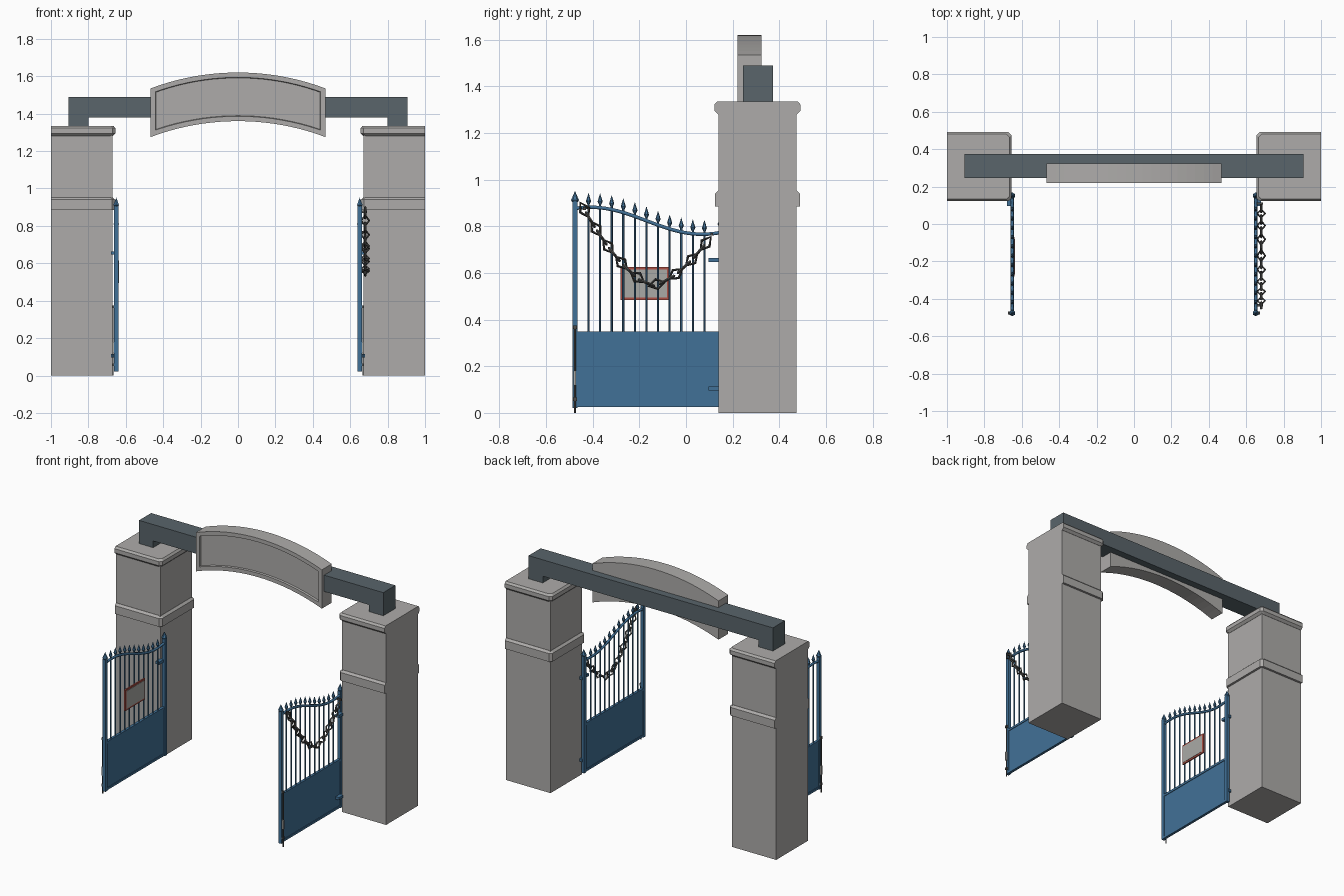
import bpy, bmesh, math
from mathutils import Matrix, Vector

cube = bpy.data.objects.get("Cube")
if cube:
    bpy.data.objects.remove(cube, do_unlink=True)


def material(name, rgb):
    m = bpy.data.materials.new(name)
    m.use_nodes = True
    m.diffuse_color = (*rgb, 1)
    m.node_tree.nodes["Principled BSDF"].inputs["Base Color"].default_value = (*rgb, 1)
    return m


STONE = material("grey stone", (0.42, 0.41, 0.40))
BEAM = material("slate beam", (0.10, 0.128, 0.145))
BLUE = material("blue paint", (0.053, 0.165, 0.31))
STEEL = material("dark steel", (0.075, 0.075, 0.072))
RED = material("red border", (0.42, 0.08, 0.06))
PLATE = material("sign grey", (0.40, 0.40, 0.38))


def finish(name, bm, mat):
    bmesh.ops.recalc_face_normals(bm, faces=bm.faces)
    me = bpy.data.meshes.new(name)
    bm.to_mesh(me)
    bm.free()
    me.materials.append(mat)
    ob = bpy.data.objects.new(name, me)
    bpy.context.collection.objects.link(ob)
    return ob


def box(bm, x, y, z):
    """Add a box from three (low, high) ranges."""
    mid = Vector([(a + b) / 2 for a, b in (x, y, z)])
    size = [abs(b - a) for a, b in (x, y, z)]
    bmesh.ops.create_cube(bm, size=1, matrix=Matrix.Translation(mid) @ Matrix.Diagonal((*size, 1)))


def box_object(name, mat, *boxes):
    bm = bmesh.new()
    for b in boxes:
        box(bm, *b)
    return finish(name, bm, mat)


def cone(bm, x, y, z0, z1, r0, r1, sides=6):
    bmesh.ops.create_cone(bm, cap_ends=True, segments=sides, radius1=r0, radius2=r1, depth=z1 - z0,
                          matrix=Matrix.Translation((x, y, (z0 + z1) / 2)))


def spear(bm, x, y, tip, r, height):
    neck = tip - height * 0.72
    cone(bm, x, y, tip - height, neck, r * 0.4, r)
    cone(bm, x, y, neck, tip, r, 0)


# Pillar mouldings: stacked rings that step out on the front, back and inner sides
FRONT, BACK, INNER, OUTER = 0.139, 0.474, 0.672, 1.0


def moulding(name, s, profile):
    bm = bmesh.new()
    rings = []
    for z, out in profile:
        c = 0.016
        x, f, b = INNER - out, FRONT - out, BACK + out
        pts = [(OUTER, f), (x + c, f), (x, f + c), (x, b - c), (x + c, b), (OUTER, b)]
        rings.append([bm.verts.new((s * px, py, z)) for px, py in pts])
    for lo, hi in zip(rings, rings[1:]):
        for i in range(len(lo)):
            j = (i + 1) % len(lo)
            bm.faces.new((lo[i], lo[j], hi[j], hi[i]))
    bm.faces.new(rings[0])
    bm.faces.new(rings[-1])
    return finish(name, bm, STONE)


def rail_height(y):
    return 0.824 + 0.058 * math.cos(math.pi * (y + 0.41) / 0.48)


GATE_X, FREE, HINGE = 0.651, -0.476, 0.152

for s, side in ((1, "left"), (-1, "right")):
    # Pillar
    box_object(side + "_pillar", STONE, ((s * INNER, s * OUTER), (FRONT, BACK), (0, 1.30)))
    moulding(side + "_pillar_cap", s, [(1.28, 0.001), (1.295, 0.017), (1.322, 0.017), (1.335, 0.006)])
    moulding(side + "_pillar_band", s, [(0.885, 0.015), (0.94, 0.015), (0.953, 0.001)])

    # Gate posts and vertical bars with spear tips
    gx = s * GATE_X
    bm = bmesh.new()
    for y in (FREE, HINGE):
        top = rail_height(y) + 0.075
        box(bm, (gx - 0.011, gx + 0.011), (y - 0.011, y + 0.011), (0.022, top - 0.045))
        spear(bm, gx, y, top, 0.017, 0.055)
    finish(side + "_gate_posts", bm, BLUE)
    bm = bmesh.new()
    for i in range(11):
        y = -0.418 + 0.0497 * i
        top = rail_height(y) + 0.062
        cone(bm, gx, y, 0.34, top - 0.04, 0.0045, 0.0045)
        spear(bm, gx, y, top, 0.011, 0.05)
    finish(side + "_gate_bars", bm, BLUE)

    # Solid lower panel with rails
    box_object(side + "_gate_panel", BLUE,
               ((gx - 0.005, gx + 0.005), (FREE, HINGE), (0.025, 0.35)),
               ((gx - 0.009, gx + 0.009), (FREE, HINGE), (0.335, 0.35)),
               ((gx - 0.009, gx + 0.009), (FREE, HINGE), (0.025, 0.04)))

    # Swept top rail
    cu = bpy.data.curves.new(side + "_gate_top_rail", "CURVE")
    cu.dimensions = "3D"
    cu.bevel_depth = 0.0085
    cu.bevel_resolution = 1
    sp = cu.splines.new("POLY")
    n = 24
    sp.points.add(n)
    for i, p in enumerate(sp.points):
        y = FREE + (HINGE - FREE) * i / n
        p.co = (gx, y, rail_height(y), 1)
    cu.materials.append(BLUE)
    bpy.context.collection.objects.link(bpy.data.objects.new(cu.name, cu))

    # Hinges and drop bolt
    box_object(side + "_gate_hinges", BLUE,
               *[((s * 0.652, s * 0.68), (0.097, 0.168), (z - 0.009, z + 0.009)) for z in (0.105, 0.655)])
    bm = bmesh.new()
    cone(bm, s * 0.668, FREE, 0, 0.37, 0.004, 0.004)
    for z in (0.05, 0.36):
        box(bm, (s * 0.66, s * 0.674), (FREE - 0.008, FREE + 0.008), (z, z + 0.015))
    finish(side + "_drop_bolt", bm, STEEL)
    box_object(side + "_bolt_plate", PLATE, ((s * 0.66, s * 0.674), (FREE - 0.006, FREE + 0.004), (0.12, 0.18)))

# Beam with feet resting on the pillars
beam_y = (0.245, 0.373)
box_object("beam", BEAM, ((-0.905, 0.905), beam_y, (1.38, 1.49)))
for s, side in ((1, "left"), (-1, "right")):
    box_object(side + "_beam_foot", BEAM, ((s * 0.80, s * 0.905), beam_y, (1.33, 1.38)))

# Arched header with a recessed front panel
bm = bmesh.new()
half, rise, steps = 0.467, 0.085, 20
radius = (half ** 2 + rise ** 2) / (2 * rise)
xs = [-half + 2 * half * i / steps for i in range(steps + 1)]
drop = [radius - math.sqrt(radius ** 2 - x * x) for x in xs]
outline = [(x, 1.36 - d) for x, d in zip(xs, drop)]
outline += [(x, 1.62 - d) for x, d in reversed(list(zip(xs, drop)))]
front = bm.faces.new([bm.verts.new((x, 0.22, z)) for x, z in outline])
back = bmesh.ops.extrude_face_region(bm, geom=[front], use_keep_orig=True)["geom"]
bmesh.ops.translate(bm, vec=(0, 0.104, 0), verts=[v for v in back if isinstance(v, bmesh.types.BMVert)])
bmesh.ops.recalc_face_normals(bm, faces=bm.faces)
front = min(bm.faces, key=lambda f: f.calc_center_median().y)
bmesh.ops.inset_region(bm, faces=[front], thickness=0.026, use_even_offset=True)
bmesh.ops.inset_region(bm, faces=[front], thickness=0.003, depth=-0.012, use_even_offset=True)
finish("arched_header", bm, STONE)

# Sign on the right gate
box_object("sign_border", RED, ((-0.648, -0.639), (-0.28, -0.07), (0.484, 0.625)))
box_object("sign_plate", PLATE, ((-0.646, -0.637), (-0.269, -0.081), (0.495, 0.614)))

# Chain hanging on the left gate: diamond links, alternately turned
LOW = Vector((0.68, -0.14, 0.55))


def chain_point(y):
    t = (y - LOW.y) / (0.295 if y < LOW.y else 0.25)
    return Vector((LOW.x, y, LOW.z + (0.32 if y < LOW.y else 0.21) * abs(t) ** 1.6))


def link(bm, centre, along, turn):
    side = Vector((1, 0, 0))
    other = along.cross(side)
    if turn:
        side, other = other, side
    corners = [centre + along * 0.036, centre + side * 0.021, centre - along * 0.036, centre - side * 0.021]
    rings = []
    for c in corners:
        out = (c - centre).normalized() * 0.006
        up = other * 0.006
        rings.append([bm.verts.new(c + d) for d in (out, up, -out, -up)])
    for i in range(4):
        a, b = rings[i], rings[(i + 1) % 4]
        for k in range(4):
            m = (k + 1) % 4
            bm.faces.new((a[k], a[m], b[m], b[k]))


bm = bmesh.new()
path = [chain_point(-0.435 + 0.545 * i / 400) for i in range(401)]
travelled, count = 0.0, 0
for a, b in zip(path, path[1:]):
    if travelled >= count * 0.046:
        link(bm, a, (b - a).normalized(), count % 2 == 0)
        count += 1
    travelled += (b - a).length
finish("chain", bm, STEEL)
# Hooks that carry the chain ends
box_object("chain_hooks", STEEL, *[((0.651, 0.69), (p.y - 0.006, p.y + 0.006), (p.z, p.z + 0.012))
                                   for p in (path[0], path[-1])])
